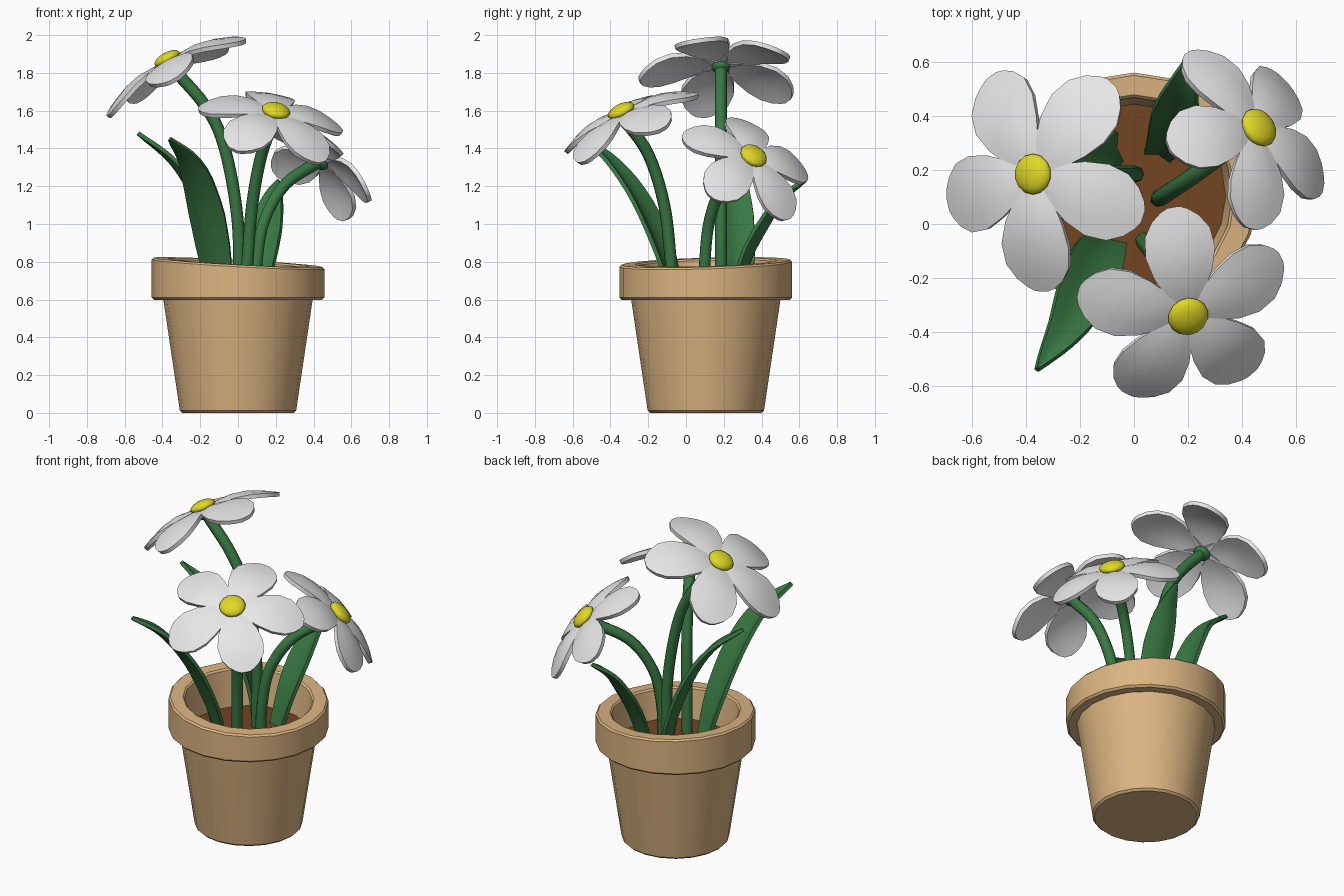
import bpy, math
from math import sin, cos, pi, radians
from mathutils import Vector, Matrix

if "Cube" in bpy.data.objects:
    bpy.data.objects.remove(bpy.data.objects["Cube"])


def mat(name, rgb):
    m = bpy.data.materials.new(name)
    m.diffuse_color = (*rgb, 1)
    m.use_nodes = True
    m.node_tree.nodes["Principled BSDF"].inputs["Base Color"].default_value = m.diffuse_color
    return m


TAN = mat("terracotta_tan", (0.71, 0.46, 0.22))
SOIL = mat("soil_brown", (0.17, 0.06, 0.014))
GREEN = mat("plant_green", (0.04, 0.19, 0.055))
WHITE = mat("petal_white", (0.80, 0.80, 0.80))
YELLOW = mat("centre_yellow", (0.75, 0.69, 0.02))


def finish(ob, material, angle=40):
    ob.data.materials.clear()
    ob.data.materials.append(material)
    bpy.ops.object.select_all(action='DESELECT')
    ob.select_set(True)
    bpy.context.view_layer.objects.active = ob
    bpy.ops.object.shade_smooth_by_angle(angle=radians(angle))
    return ob


def mesh_object(name, verts, faces, material, thick=0, angle=40):
    me = bpy.data.meshes.new(name)
    me.from_pydata(verts, [], faces)
    ob = bpy.data.objects.new(name, me)
    bpy.context.collection.objects.link(ob)
    if thick:
        s = ob.modifiers.new("thickness", 'SOLIDIFY')
        s.thickness, s.offset = thick, 0
        bpy.context.view_layer.objects.active = ob
        ob.select_set(True)
        bpy.ops.object.modifier_apply(modifier=s.name)
    return finish(ob, material, angle)


def grid_faces(rows, cols):
    return [(r * cols + c, r * cols + c + 1, (r + 1) * cols + c + 1, (r + 1) * cols + c)
            for r in range(rows - 1) for c in range(cols - 1)]


def smooth_path(pts, steps=5):
    """Catmull-Rom samples through the points."""
    p = [Vector(q) for q in pts]
    p = [2 * p[0] - p[1]] + p + [2 * p[-1] - p[-2]]
    out = []
    for i in range(1, len(p) - 2):
        a, b, c, d = p[i - 1:i + 3]
        for k in range(steps):
            t = k / steps
            out.append(0.5 * (2 * b + (c - a) * t + (2 * a - 5 * b + 4 * c - d) * t * t
                              + (3 * b - a - 3 * c + d) * t ** 3))
    return out + [p[-2]]


def lerp_table(table, t):
    for (a, va), (b, vb) in zip(table, table[1:]):
        if t <= b:
            return va + (vb - va) * (t - a) / (b - a)
    return table[-1][1]


# Pot: turned profile with a slightly sloping rim top
SIDES, PY = 20, 0.105
profile = [(0.295, 0), (0.308, 0.012), (0.395, 0.598), (0.445, 0.598), (0.457, 0.61),
           (0.457, 0.787), (0.447, 0.797), (0.375, 0.797), (0.365, 0.787), (0.335, 0.55)]
verts, faces = [], []
for r, z in profile:
    for k in range(SIDES):
        a = 2 * pi * k / SIDES
        x, y = r * cos(a), r * sin(a)
        tilt = (-0.055 * x + 0.03 * y) if z > 0.7 else 0
        verts.append((x, y + PY, z + tilt))
for i in range(len(profile) - 1):
    for k in range(SIDES):
        n = (k + 1) % SIDES
        faces.append((i * SIDES + k, i * SIDES + n, (i + 1) * SIDES + n, (i + 1) * SIDES + k))
faces.append(tuple(reversed(range(SIDES))))
mesh_object("pot", verts, faces, TAN, angle=35)

# Soil disc inside the pot
ring = [(0.342 * cos(2 * pi * k / SIDES), PY + 0.342 * sin(2 * pi * k / SIDES), 0.59)
        for k in range(SIDES)]
mesh_object("soil", ring, [tuple(range(SIDES))], SOIL)


# Stems: bevelled curves
def stem(name, pts, radius=0.032):
    cu = bpy.data.curves.new(name, 'CURVE')
    cu.dimensions = '3D'
    cu.bevel_depth, cu.bevel_resolution, cu.use_fill_caps = radius, 2, True
    path = smooth_path(pts)
    sp = cu.splines.new('POLY')
    sp.points.add(len(path) - 1)
    for q, v in zip(sp.points, path):
        q.co = (*v, 1)
    ob = bpy.data.objects.new(name, cu)
    bpy.context.collection.objects.link(ob)
    bpy.ops.object.select_all(action='DESELECT')
    ob.select_set(True)
    bpy.context.view_layer.objects.active = ob
    bpy.ops.object.convert(target='MESH')
    finish(bpy.context.view_layer.objects.active, GREEN, 50)


# Flowers: five arched petals, a domed centre and a green cap below
PETAL_W = [(0, 0.04), (0.2, 0.075), (0.4, 0.117), (0.6, 0.14), (0.78, 0.131),
           (0.9, 0.095), (0.97, 0.055), (1, 0.025)]
PETAL_T = [0, 0.2, 0.4, 0.6, 0.78, 0.9, 0.97, 1]


def flower(name, centre, normal, phase, length):
    n = Vector(normal).normalized()
    u = (Vector((1, 0, 0)) - n * n.x).normalized()
    v = n.cross(u)
    frame = Matrix((u, v, n)).transposed().to_4x4()
    frame.translation = Vector(centre)
    for k in range(5):
        turn = frame @ Matrix.Rotation(radians(phase + 72 * k), 4, 'Z')
        vs = []
        for t in PETAL_T:
            w = lerp_table(PETAL_W, t) * length / 0.44
            for s in (-1, -0.55, 0, 0.55, 1):
                r = 0.01 + (length - 0.02) * t
                arch = 0.018 * abs(s) ** 1.5 * sin(pi * t)
                h = length * (0.09 * sin(pi * t) - 0.2 * t ** 1.5) - arch
                vs.append(turn @ Vector((r, s * w, h)))
        mesh_object(f"{name}_petal_{k + 1}", vs, grid_faces(len(PETAL_T), 5), WHITE, 0.024, 50)
    for part, z, size, m in (("centre", 0.032, (0.076, 0.076, 0.034), YELLOW),
                             ("cap", -0.02, (0.05, 0.05, 0.03), GREEN)):
        bpy.ops.mesh.primitive_uv_sphere_add(segments=14, ring_count=8, radius=1)
        ob = bpy.context.object
        ob.name = f"{name}_{part}"
        ob.data.transform(frame @ Matrix.Translation((0, 0, z)) @ Matrix.Diagonal((*size, 1)))
        finish(ob, m, 60)


stem("left_stem", [(0, 0.185, 0.56), (0, 0.185, 1.0), (-0.07, 0.185, 1.4),
                   (-0.17, 0.185, 1.62), (-0.35, 0.185, 1.83)])
stem("front_stem", [(0.035, -0.06, 0.56), (0.05, -0.08, 0.8), (0.075, -0.115, 1.1),
                    (0.125, -0.2, 1.37), (0.195, -0.33, 1.555)])
stem("right_stem", [(0.09, 0.095, 0.56), (0.10, 0.10, 0.8), (0.14, 0.125, 1.02),
                    (0.25, 0.20, 1.21), (0.43, 0.335, 1.33)])
flower("left_flower", (-0.36, 0.185, 1.847), (-0.48, 0, 0.87), -21, 0.44)
flower("front_flower", (0.195, -0.33, 1.572), (0.2, -0.42, 0.88), 95, 0.41)
flower("right_flower", (0.445, 0.345, 1.34), (0.6, 0.42, 0.68), 132, 0.385)

# Leaves: tapering folded blades
LEAF_W = [(0, 0.6), (0.3, 0.95), (0.45, 1), (0.65, 0.82), (0.85, 0.45), (0.96, 0.18), (1, 0.06)]


def leaf(name, pts, half):
    path = smooth_path(pts, 4)
    h = Vector(pts[-1]) - Vector(pts[0])
    h.z = 0
    h.normalize()
    side = Vector((-h.y, h.x, 0))
    inward = Vector((0, 0, 0.6)) - h * 0.8
    vs = []
    for i, p in enumerate(path):
        w = half * lerp_table(LEAF_W, i / (len(path) - 1))
        vs += [p + side * s * w + inward * (abs(s) * w * 0.3) for s in (-1, -0.5, 0, 0.5, 1)]
    mesh_object(name, vs, grid_faces(len(path), 5), GREEN, 0.022, 40)


leaf("front_leaf", [(-0.09, -0.06, 0.56), (-0.13, -0.12, 0.8), (-0.19, -0.25, 1.1),
                    (-0.26, -0.40, 1.32), (-0.36, -0.54, 1.45)], 0.105)
leaf("left_leaf", [(-0.07, 0.28, 0.56), (-0.11, 0.28, 0.8), (-0.22, 0.26, 1.1),
                   (-0.35, 0.23, 1.32), (-0.53, 0.19, 1.48)], 0.09)
leaf("back_leaf", [(0.09, 0.26, 0.56), (0.13, 0.33, 0.8), (0.16, 0.43, 0.99),
                   (0.185, 0.52, 1.13), (0.215, 0.63, 1.23)], 0.085)
